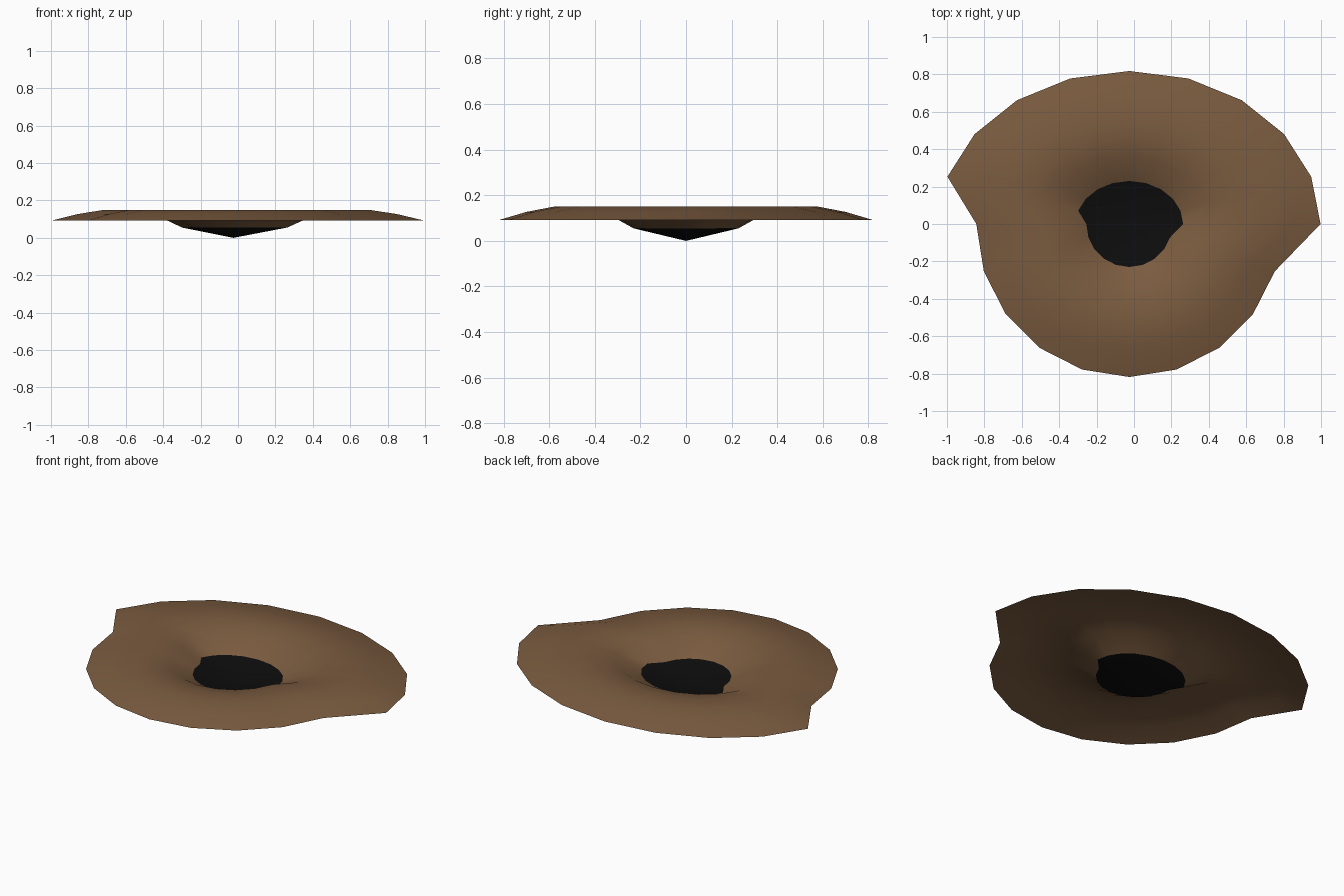
import bpy, bmesh
from math import sin, cos, tau

SEGMENTS = 20
CENTER_X = -0.025
STRETCH = 1.25  # the back half is wider along x

# (radius, height) from the pit's edge out to the outer skirt
PROFILE = [(0.23, 0.055), (0.35, 0.122), (0.465, 0.148),
           (0.58, 0.15), (0.70, 0.127), (0.818, 0.092)]

if "Cube" in bpy.data.objects:
    bpy.data.objects.remove(bpy.data.objects["Cube"], do_unlink=True)


def make_material(name, color):
    mat = bpy.data.materials.new(name)
    mat.use_nodes = True
    mat.diffuse_color = color
    mat.node_tree.nodes["Principled BSDF"].inputs["Base Color"].default_value = color
    return mat


def add_ring(bm, radius, height):
    """One loop, stretched sideways over its back half."""
    ring = []
    for i in range(SEGMENTS):
        angle = tau * i / SEGMENTS
        wide = STRETCH if i < SEGMENTS // 2 else 1
        ring.append(bm.verts.new((CENTER_X + radius * wide * cos(angle),
                                  radius * sin(angle), height)))
    return ring


def finish(bm, name, mat):
    mesh = bpy.data.meshes.new(name)
    for face in bm.faces:
        face.smooth = True
    bm.to_mesh(mesh)
    bm.free()
    mesh.materials.append(mat)
    obj = bpy.data.objects.new(name, mesh)
    bpy.context.collection.objects.link(obj)
    return obj


earth = make_material("brown_earth", (0.195, 0.105, 0.05, 1))
dark = make_material("black_pit", (0.004, 0.004, 0.004, 1))

# Raised earth rim, an open sheet
bm = bmesh.new()
rings = [add_ring(bm, r, z) for r, z in PROFILE]
for inner, outer in zip(rings, rings[1:]):
    for i in range(SEGMENTS):
        j = (i + 1) % SEGMENTS
        bm.faces.new((inner[i], outer[i], outer[j], inner[j]))
finish(bm, "crater_rim", earth)

# Shallow cone at the bottom of the hole
bm = bmesh.new()
edge = add_ring(bm, *PROFILE[0])
tip = bm.verts.new((CENTER_X, 0, 0))
for i in range(SEGMENTS):
    bm.faces.new((tip, edge[i], edge[(i + 1) % SEGMENTS]))
finish(bm, "crater_pit", dark)
